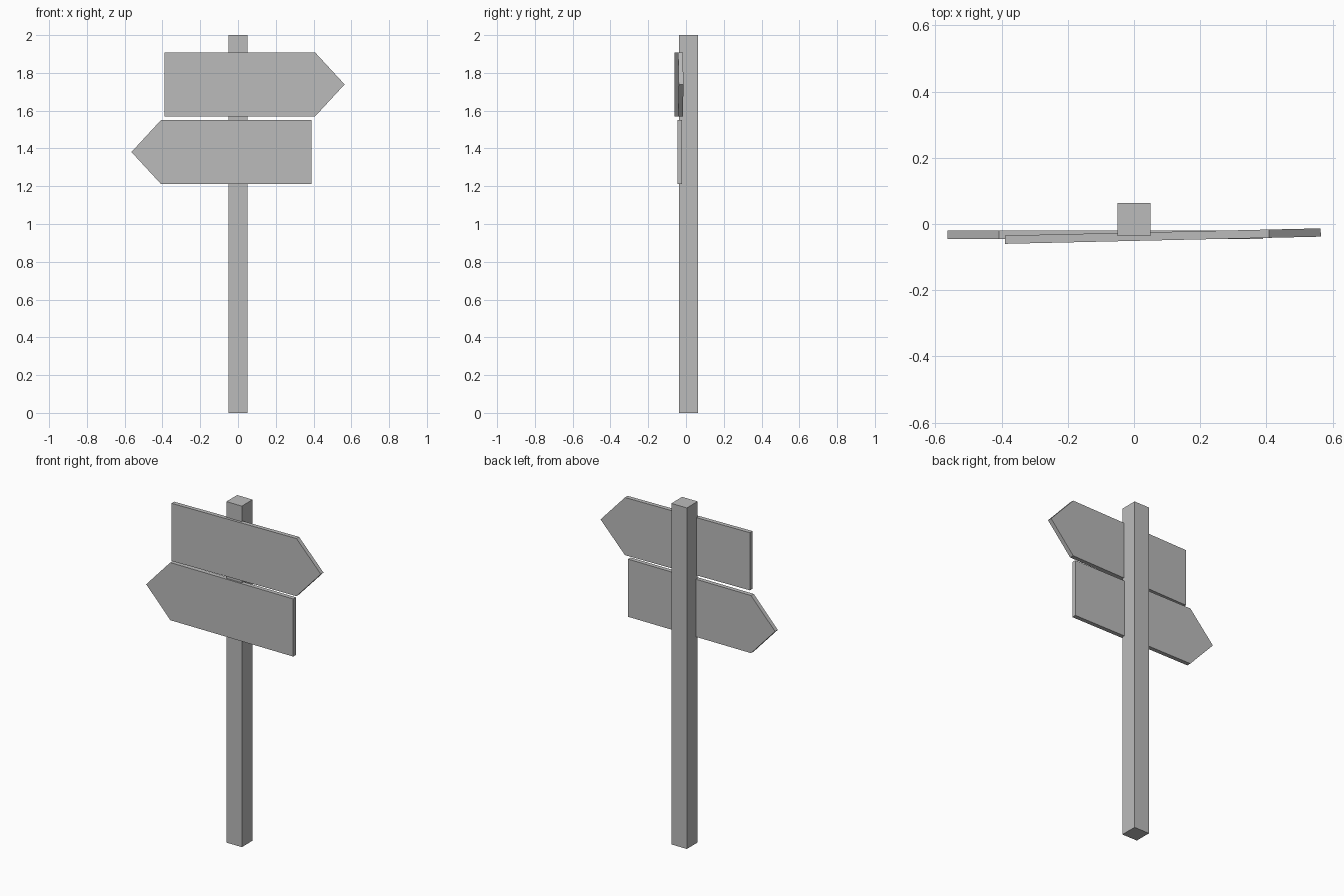
import bpy
import bmesh
from math import radians
from mathutils import Matrix

if "Cube" in bpy.data.objects:
    bpy.data.objects.remove(bpy.data.objects["Cube"], do_unlink=True)

grey = bpy.data.materials.new("plain grey")
grey.use_nodes = True
colour = (0.5, 0.5, 0.5, 1)
grey.diffuse_color = colour
grey.node_tree.nodes["Principled BSDF"].inputs["Base Color"].default_value = colour


def add_prism(name, outline, offset, matrix):
    """Extrude a flat outline along its local z, then place it."""
    bm = bmesh.new()
    face = bm.faces.new([bm.verts.new((x, y, 0)) for x, y in outline])
    extruded = bmesh.ops.extrude_face_region(bm, geom=[face])
    verts = [v for v in extruded["geom"] if isinstance(v, bmesh.types.BMVert)]
    bmesh.ops.translate(bm, verts=verts, vec=(0, 0, offset))
    bmesh.ops.transform(bm, matrix=matrix, verts=bm.verts)
    bmesh.ops.recalc_face_normals(bm, faces=bm.faces)
    mesh = bpy.data.meshes.new(name)
    bm.to_mesh(mesh)
    bm.free()
    mesh.materials.append(grey)
    obj = bpy.data.objects.new(name, mesh)
    bpy.context.collection.objects.link(obj)
    return obj


def add_sign(name, side, y, z, turn):
    """Arrow board pointing to +x (side 1) or -x (side -1)."""
    half = 0.169
    outline = [(-0.39, -half), (0.408, -half), (0.564, 0), (0.408, half), (-0.39, half)]
    outline = [(side * px, py) for px, py in outline]
    place = (Matrix.Translation((0, y, z)) @ Matrix.Rotation(radians(turn), 4, "Z")
             @ Matrix.Rotation(radians(90), 4, "X"))
    return add_prism(name, outline, 0.025, place)


# Square post
r = 0.05
add_prism("post", [(-r, -r), (r, -r), (r, r), (-r, r)], 2, Matrix.Translation((0, 0.014, 0)))

# Arrow boards on the front of the post, the upper one slightly turned
add_sign("upper_sign", 1, -0.026, 1.739, 1.3)
add_sign("lower_sign", -1, -0.020, 1.381, 0)
